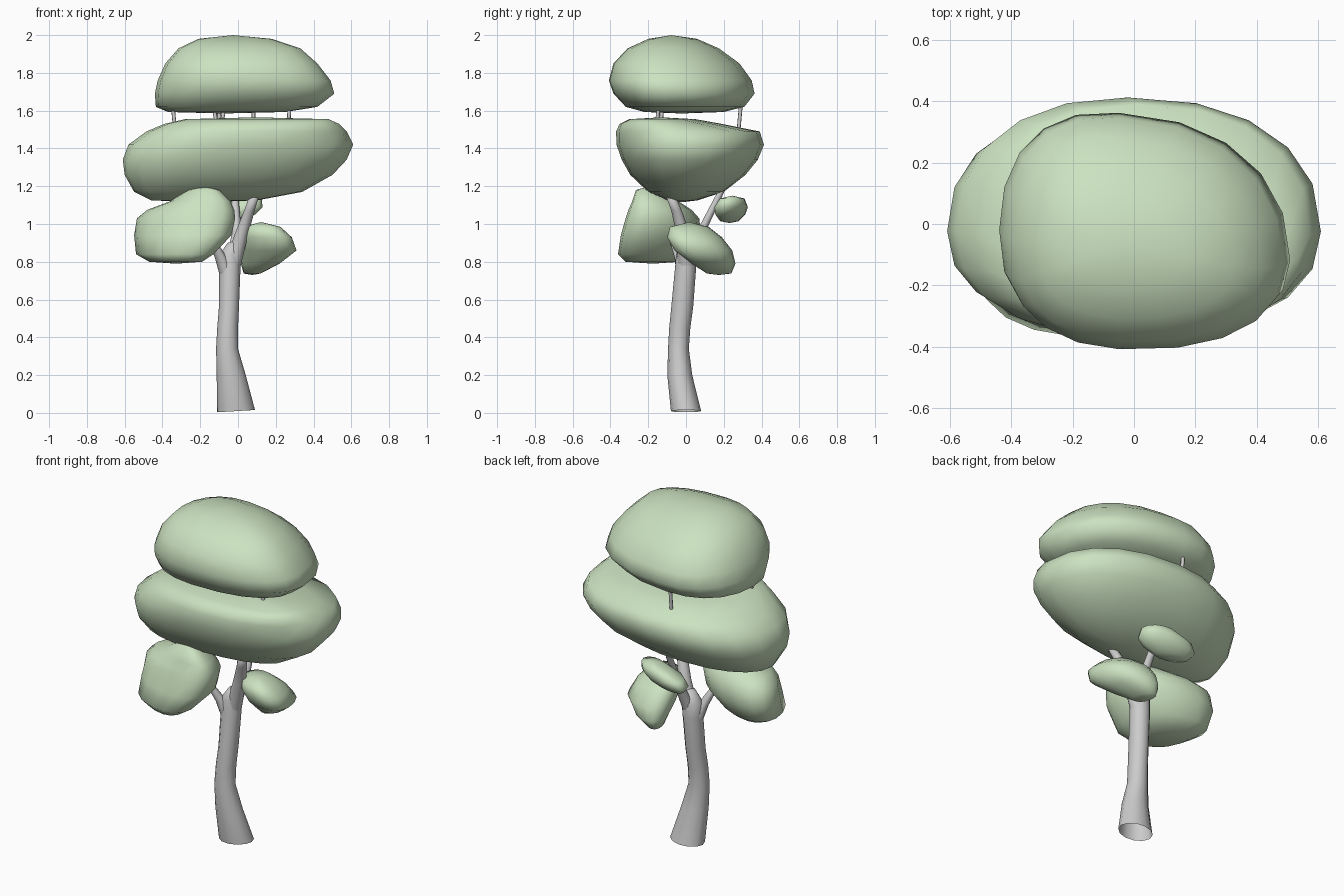
import bpy, bmesh
from math import sin, cos, tau, copysign

cube = bpy.data.objects.get("Cube")
if cube:
    bpy.data.objects.remove(cube)


def material(name, color):
    m = bpy.data.materials.new(name)
    m.diffuse_color = (*color, 1)
    m.use_nodes = True
    m.node_tree.nodes["Principled BSDF"].inputs["Base Color"].default_value = (*color, 1)
    return m


LEAF = material("pale leaf green", (0.6, 0.76, 0.53))
BARK = material("light grey bark", (0.6, 0.6, 0.6))


def ring(z, x0, x1, y0, y1, sides, skew=(0.5, 0.5), twist=0, power=1):
    """Rounded outline inside the bounds; skew moves its middle, twist slants it."""
    cx, cy = x0 + (x1 - x0) * skew[0], y0 + (y1 - y0) * skew[1]
    pts = []
    for i in range(sides):
        a = tau * i / sides
        c, s = [copysign(abs(v) ** power, v) for v in (cos(a), sin(a + twist))]
        pts.append((cx + c * (x1 - cx if c > 0 else cx - x0),
                    cy + s * (y1 - cy if s > 0 else cy - y0), z))
    return pts


def loft(name, rings, mat, bottom=None, top=None):
    """Skin the rings, closing each end that is given a pole height."""
    bm = bmesh.new()
    loops = [[bm.verts.new(p) for p in r] for r in rings]
    n = len(loops[0])
    for a, b in zip(loops, loops[1:]):
        for i in range(n):
            j = (i + 1) % n
            bm.faces.new((a[i], a[j], b[j], b[i]))
    for loop, z, flip in ((loops[0], bottom, True), (loops[-1], top, False)):
        if z is None:
            continue
        pole = bm.verts.new((sum(v.co.x for v in loop) / n, sum(v.co.y for v in loop) / n, z))
        for i in range(n):
            a, b = loop[i], loop[(i + 1) % n]
            bm.faces.new((b, a, pole) if flip else (a, b, pole))
    for f in bm.faces:
        f.smooth = True
    mesh = bpy.data.meshes.new(name)
    bm.to_mesh(mesh)
    bm.free()
    mesh.materials.append(mat)
    ob = bpy.data.objects.new(name, mesh)
    bpy.context.collection.objects.link(ob)
    return ob


def foliage(name, bottom, top, levels, skew=(0.5, 0.5), twist=0, sides=20):
    loft(name, [ring(*l, sides, skew, twist, 0.88) for l in levels], LEAF, bottom, top)


def limb(name, path, sides=12, top=None):
    """Tapered limb through (x, y, z, radius in x, radius in y) points."""
    rings = [ring(z, x - rx, x + rx, y - ry, y + ry, sides) for x, y, z, rx, ry in path]
    return loft(name, rings, BARK, top=top)


# Foliage masses: height, then x and y bounds of each level
foliage("top_canopy", 1.585, 2.0, [
    (1.593, -.37, .25, -.22, .20),
    (1.62, -.435, .42, -.32, .31),
    (1.69, -.44, .51, -.385, .365),
    (1.76, -.425, .49, -.41, .35),
    (1.85, -.385, .42, -.385, .285),
    (1.93, -.315, .33, -.31, .175),
    (1.98, -.21, .18, -.20, .06)], skew=(.41, .41), twist=-.1)
foliage("middle_canopy", 1.115, 1.565, [
    (1.125, -.46, .10, -.10, .06),
    (1.17, -.55, .34, -.20, .20),
    (1.26, -.60, .50, -.295, .315),
    (1.34, -.61, .575, -.34, .38),
    (1.42, -.58, .61, -.368, .413),
    (1.49, -.485, .575, -.37, .39),
    (1.53, -.39, .535, -.352, .19),
    (1.555, -.28, .48, -.30, .05)], skew=(.47, .44))
foliage("lower_right_foliage", .79, 1.2, [
    (.80, -.47, -.19, -.32, -.03),
    (.84, -.54, -.13, -.36, .03),
    (.94, -.55, -.035, -.345, .08),
    (1.03, -.535, -.015, -.32, .07),
    (1.075, -.48, -.02, -.305, .03),
    (1.12, -.36, -.04, -.285, -.04),
    (1.18, -.27, -.10, -.265, -.13)], skew=(.52, .5), twist=-.42, sides=16)
foliage("lower_left_foliage", .73, 1.01, [
    (.738, .03, .12, .11, .24),
    (.79, .015, .22, .03, .262),
    (.86, .00, .31, -.06, .245),
    (.93, .00, .285, -.10, .19),
    (.985, .02, .225, -.085, .12)], twist=-.35, sides=16)
foliage("back_foliage", 1.005, 1.15, [
    (1.015, -.16, .02, .18, .28),
    (1.05, -.19, .09, .155, .315),
    (1.09, -.16, .13, .15, .328),
    (1.135, -.04, .125, .18, .31)], twist=-.4, sides=12)

# Trunk, open underneath, with a slightly slanted foot
trunk = limb("trunk", [
    (-.01, 0, .01, .10, .08),
    (-.036, -.033, .20, .077, .066),
    (-.058, -.04, .34, .058, .055),
    (-.055, -.033, .45, .055, .056),
    (-.048, -.02, .56, .053, .058),
    (-.043, -.003, .76, .056, .056),
    (-.043, .0, .84, .055, .052),
    (-.02, .0, .90, .035, .035)], top=.91)
for v in trunk.data.vertices:
    if v.co.z < .02:
        v.co.z = .01 + v.co.x * .06

# Branches rising into the foliage
limb("front_branch", [(-.03, 0, .78, .045, .045), (.02, -.015, .95, .036, .036),
                      (.06, -.05, 1.07, .028, .028), (.09, -.085, 1.16, .025, .025)], top=1.165)
limb("back_branch", [(-.03, .01, .80, .04, .04), (-.005, .08, .96, .024, .024),
                     (-.02, .20, 1.2, .017, .017)])
limb("right_stub", [(-.05, -.005, .72, .045, .045), (-.09, -.03, .82, .032, .03),
                    (-.14, -.07, .92, .02, .02)])

# Thin twigs joining the two canopies
for i, (x, y, lean) in enumerate([(-.34, -.14, -.02), (-.12, -.16, -.04), (-.08, -.16, .04),
                                  (-.10, .275, 0), (.082, -.16, 0), (.27, -.16, .01)]):
    limb(f"canopy_twig_{i + 1}", [(x - lean / 2, y, 1.46, .01, .01),
                                  (x + lean / 2, y + .02, 1.68, .01, .01)], sides=8)
